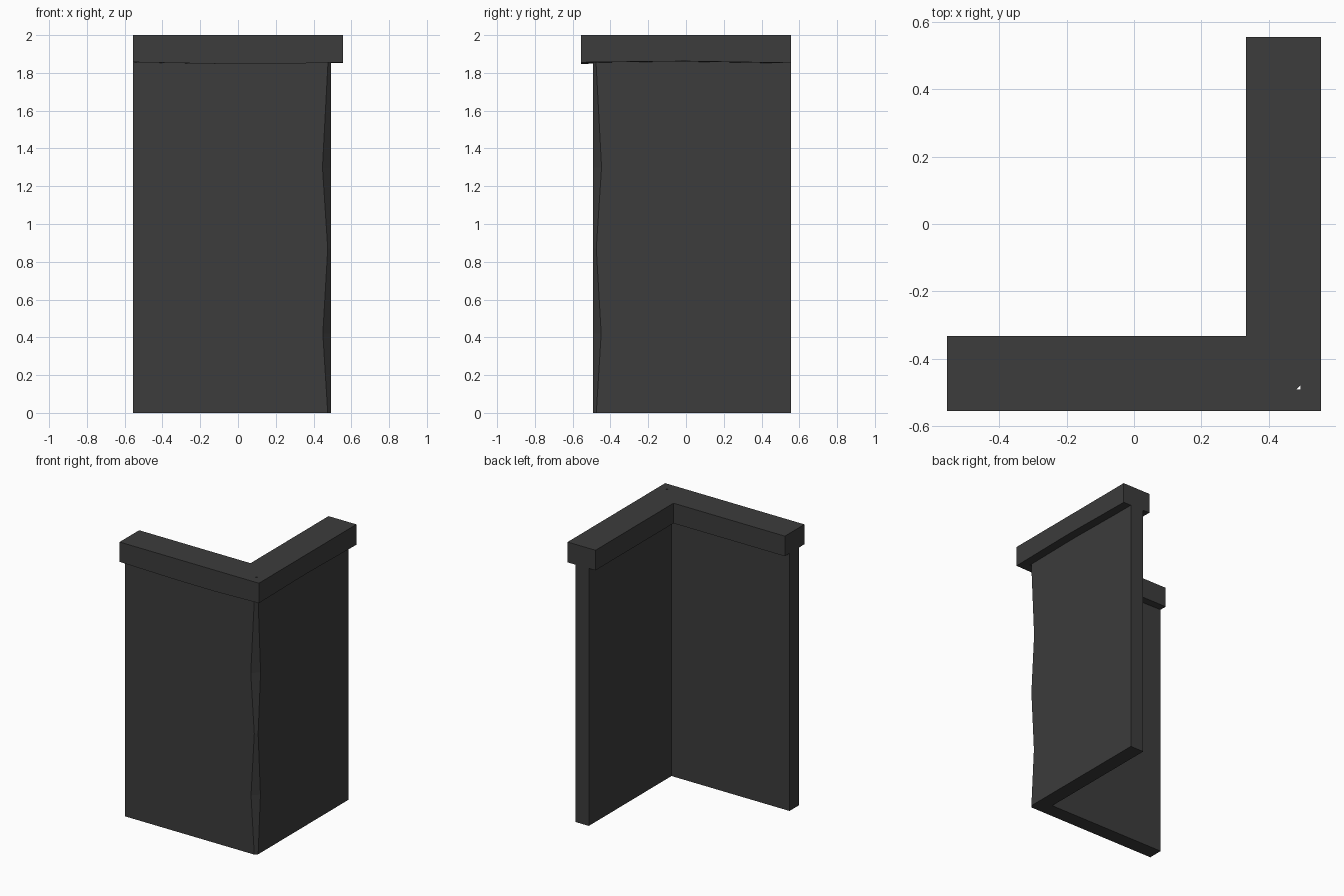
import bpy
import bmesh

if "Cube" in bpy.data.objects:
    bpy.data.objects.remove(bpy.data.objects["Cube"])

dark = bpy.data.materials.new("dark_stone")
dark.diffuse_color = (0.045, 0.045, 0.045, 1)
dark.use_nodes = True
dark.node_tree.nodes["Principled BSDF"].inputs["Base Color"].default_value = dark.diffuse_color


def loft(name, rings):
    """Bridge a stack of equal-length closed rings and close both ends."""
    bm = bmesh.new()
    loops = [[bm.verts.new(p) for p in ring] for ring in rings]
    n = len(loops[0])
    for a, b in zip(loops, loops[1:]):
        for i in range(n):
            j = (i + 1) % n
            bm.faces.new((a[i], a[j], b[j], b[i]))
    bm.faces.new(loops[0])
    bm.faces.new(loops[-1])
    bmesh.ops.recalc_face_normals(bm, faces=bm.faces)
    mesh = bpy.data.meshes.new(name)
    bm.to_mesh(mesh)
    bm.free()
    mesh.materials.append(dark)
    obj = bpy.data.objects.new(name, mesh)
    bpy.context.collection.objects.link(obj)
    return obj


E = 0.555            # outer extent
OUT, INN = 0.493, 0.386   # wall outer and inner planes

# L-shaped wall whose outer corner has a worn, wavy chamfer: (height, chamfer)
levels = [(0, 0.018), (0.42, 0.044), (0.87, 0.018), (1.3, 0.046), (1.87, 0.016)]
loft("corner_wall", [
    [(-E, -OUT, z), (OUT - c, -OUT, z), (OUT, -OUT + c, z), (OUT, E, z),
     (INN, E, z), (INN, -INN, z), (-E, -INN, z)] for z, c in levels])

# Coping: rectangular section swept round the corner with an uneven underside
C = 0.333
TOP = 2.0
front = [(-E, 1.857), (-0.1, 1.848), (0.2, 1.847)]
side = [(-0.15, 1.861), (0.0, 1.862), (E, 1.853)]
stations = [((x, -E), (x, -C), z) for x, z in front]
stations.append(((E, -E), (C, -C), 1.856))
stations += [((E, y), (C, y), z) for y, z in side]
coping = loft("coping", [
    [(*o, z), (*o, TOP), (*i, TOP), (*i, 1.855)] for o, i, z in stations])

# Tiny chipped hole through the coping at the corner
tri = [(0.482, -0.492), (0.495, -0.492), (0.495, -0.479)]
cutter = loft("chip_cutter", [[(x, y, z) for x, y in tri] for z in (1.7, 2.1)])
cutter.hide_render = True
cut = coping.modifiers.new("chip", 'BOOLEAN')
cut.operation = 'DIFFERENCE'
cut.solver = 'EXACT'
cut.object = cutter
bpy.context.view_layer.objects.active = coping
bpy.ops.object.modifier_apply(modifier=cut.name)
bpy.data.objects.remove(cutter)
